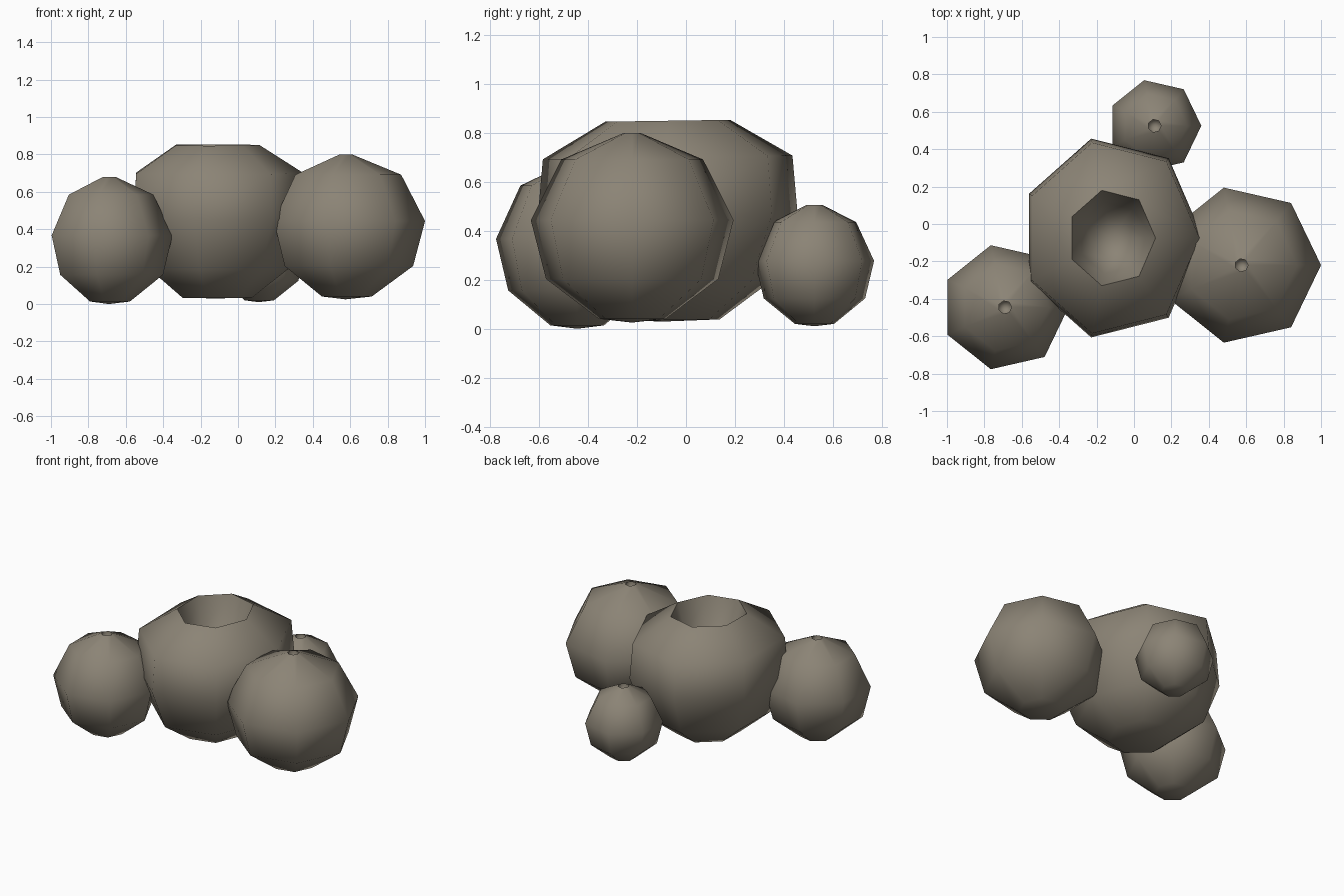
import bpy, bmesh, math

cube = bpy.data.objects.get("Cube")
if cube:
    bpy.data.objects.remove(cube, do_unlink=True)

SIDES = 7

shell = bpy.data.materials.new("grey brown shell")
shell.use_nodes = True
COLOUR = (0.26, 0.23, 0.18, 1)
shell.diffuse_color = COLOUR
shell.node_tree.nodes["Principled BSDF"].inputs["Base Color"].default_value = COLOUR


def pod(name, centre, radii, profile, tilt=0.0):
    """Turn a (radius fraction, height) profile into a seven sided pod."""
    bm = bmesh.new()
    rings = []
    for r, z in profile:
        if r == 0:
            rings.append([bm.verts.new((0, 0, z))])
            continue
        ring = []
        for i in range(SIDES):
            a = math.tau * i / SIDES
            x, y = r * radii[0] * math.cos(a), r * radii[1] * math.sin(a)
            ring.append(bm.verts.new((x, y, z + tilt * y)))
        rings.append(ring)
    for low, high in zip(rings, rings[1:]):
        for i in range(SIDES):
            j = (i + 1) % SIDES
            if len(low) == 1:
                corners = [low[0], high[j], high[i]]
            elif len(high) == 1:
                corners = [low[i], low[j], high[0]]
            else:
                corners = [low[i], low[j], high[j], high[i]]
            bm.faces.new(corners)
    bmesh.ops.recalc_face_normals(bm, faces=bm.faces)
    mesh = bpy.data.meshes.new(name)
    bm.to_mesh(mesh)
    bm.free()
    mesh.materials.append(shell)
    obj = bpy.data.objects.new(name, mesh)
    obj.location = (centre[0], centre[1], 0)
    bpy.context.collection.objects.link(obj)
    bpy.ops.object.select_all(action="DESELECT")
    obj.select_set(True)
    bpy.context.view_layer.objects.active = obj
    bpy.ops.object.shade_smooth_by_angle(angle=math.radians(75))


def closed_profile(bottom, top, radius):
    """Round pod with a tiny pit at its tip."""
    h = top - bottom
    pit = 0.035 / radius
    return [(0, bottom), (0.33, bottom + 0.02 * h), (0.85, bottom + 0.23 * h),
            (1, bottom + 0.54 * h), (0.7, bottom + 0.86 * h), (pit, top),
            (pit, top - 0.05), (0, top - 0.06)]


# Large pod with a wide open mouth
pod("open_pod", (-0.12, -0.075), (0.49, 0.545),
    [(0, 0.03), (0.4, 0.035), (0.8, 0.19), (1, 0.46), (0.96, 0.7), (0.48, 0.85),
     (0.36, 0.66), (0.2, 0.55), (0, 0.52)], tilt=0.015)

# Closed pods around it
for name, centre, radius, bottom, top in (
        ("left_pod", (0.575, -0.22), 0.425, 0.025, 0.8),
        ("right_pod", (-0.69, -0.445), 0.34, 0.0, 0.68),
        ("back_pod", (0.11, 0.525), 0.25, 0.01, 0.505)):
    pod(name, centre, (radius, radius), closed_profile(bottom, top, radius))
